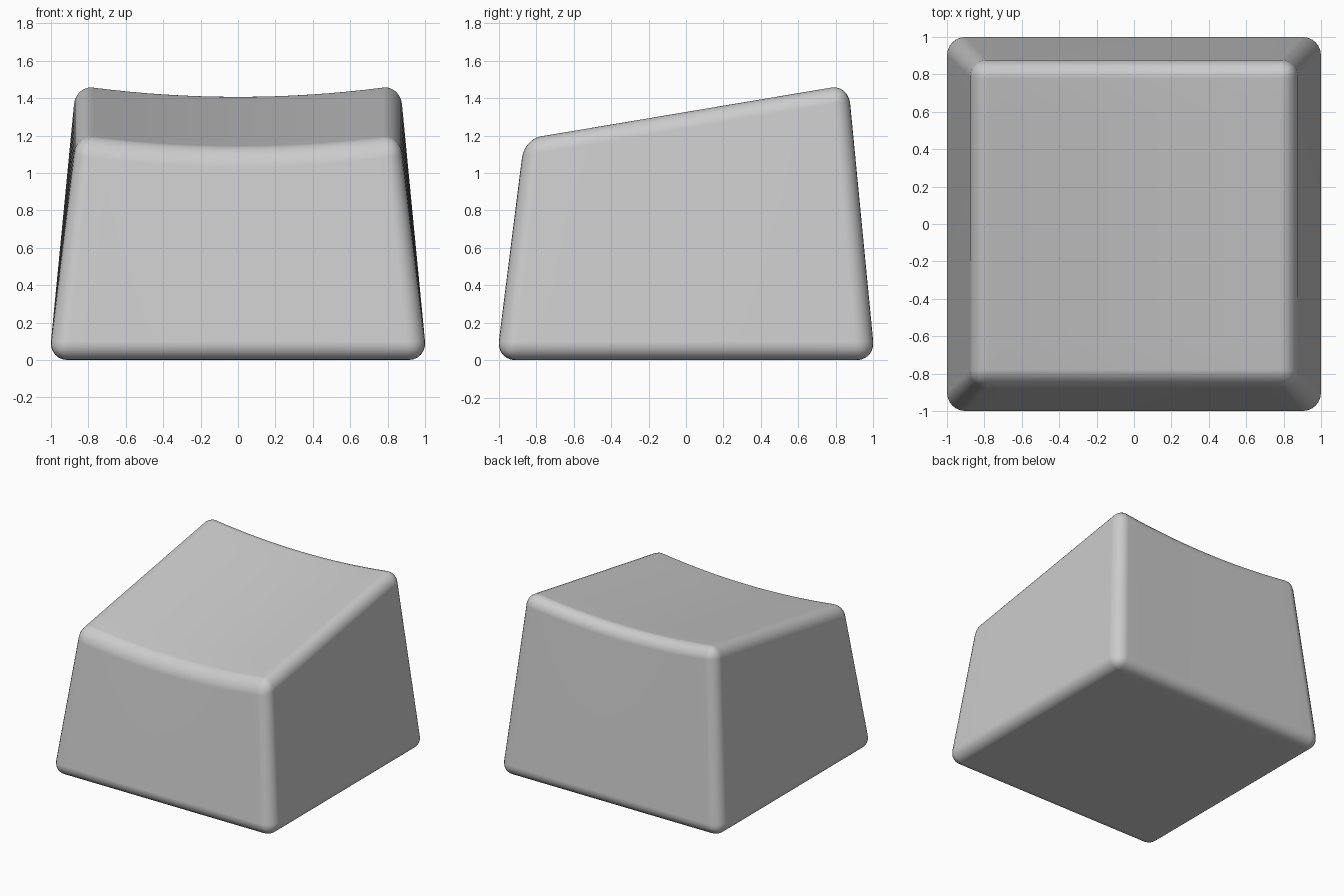
import bpy, bmesh
from mathutils import Vector

if "Cube" in bpy.data.objects:
    bpy.data.objects.remove(bpy.data.objects["Cube"])

HEIGHT, ROUND = 1.3, 0.1

# Rounded block: a cube with every edge bevelled
bm = bmesh.new()
bmesh.ops.create_cube(bm, size=2)
for v in bm.verts:
    v.co.z = (v.co.z + 1) * HEIGHT / 2
bmesh.ops.bevel(bm, geom=bm.edges[:], offset=ROUND, offset_type='OFFSET',
                segments=6, profile=0.5, affect='EDGES')


def slice_block(axis, cuts, reach):
    """Add evenly spaced edge loops across one horizontal axis."""
    normal = Vector((0, 0, 0))
    normal[axis] = 1
    for i in range(1, cuts):
        point = normal * (reach * (2 * i / cuts - 1))
        bmesh.ops.bisect_plane(bm, geom=bm.verts[:] + bm.edges[:] + bm.faces[:],
                               plane_co=point, plane_no=normal)


slice_block(0, 16, 0.9)
slice_block(1, 8, 0.9)

# Taper the walls, then tilt and dish the top
for v in bm.verts:
    t = v.co.z / HEIGHT
    taper = 1.0112 - 0.146 * t
    v.co.x *= taper
    v.co.y *= taper
    top = 1.276 + 0.168 * v.co.y + 0.082 * v.co.x ** 2
    weight = min(1, max(0, (v.co.z - ROUND) / (HEIGHT - 2 * ROUND)))
    v.co.z += weight * (top - HEIGHT)

bmesh.ops.recalc_face_normals(bm, faces=bm.faces[:])
mesh = bpy.data.meshes.new("keycap")
bm.to_mesh(mesh)
bm.free()

# Keycap object, smooth with flat-looking walls
keycap = bpy.data.objects.new("keycap", mesh)
bpy.context.collection.objects.link(keycap)
mesh.shade_smooth()
normals = keycap.modifiers.new("even_shading", 'WEIGHTED_NORMAL')
normals.keep_sharp = True
